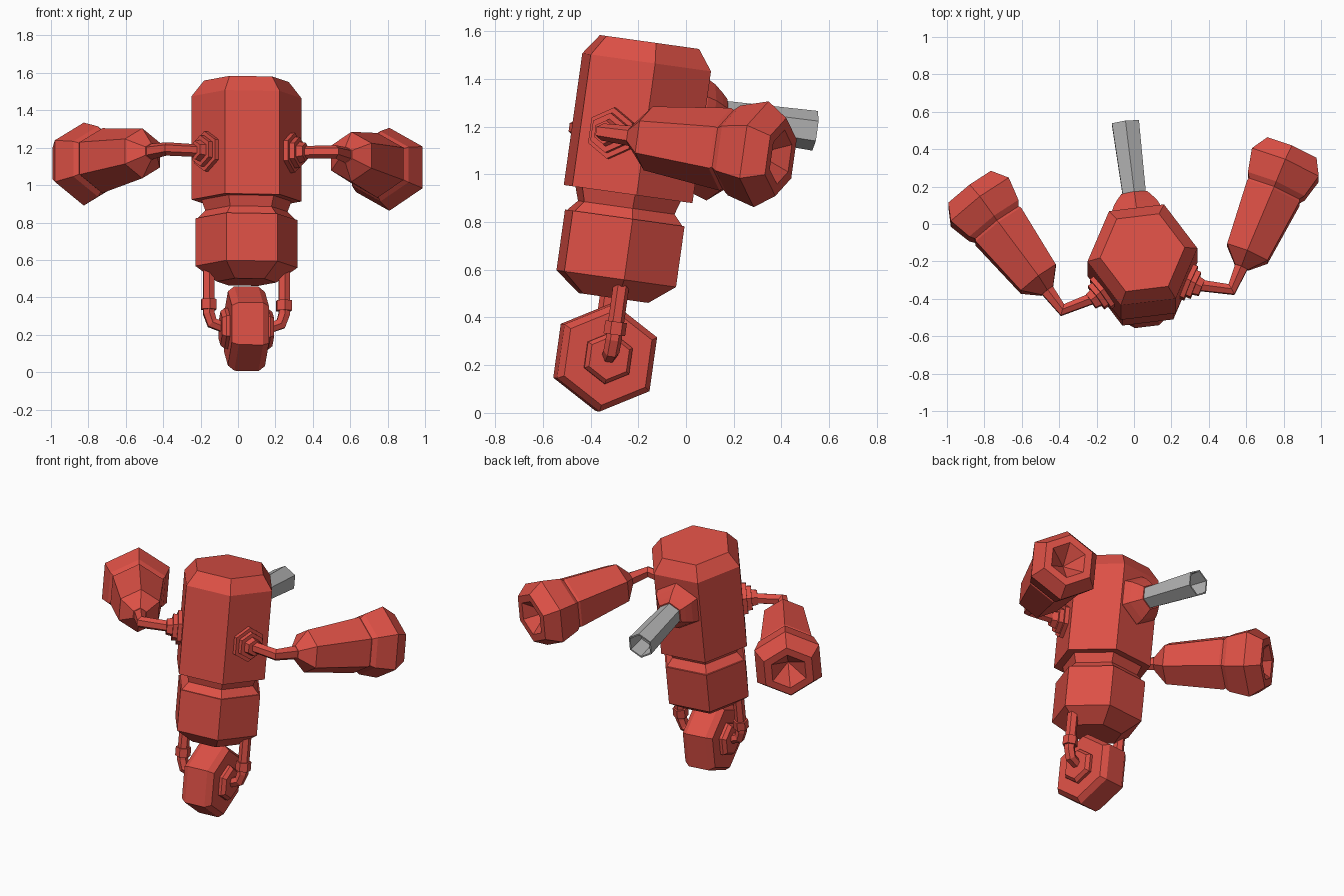
import bpy, bmesh, math
from mathutils import Vector, Matrix

if "Cube" in bpy.data.objects:
    bpy.data.objects.remove(bpy.data.objects["Cube"])

# Whole figure leans back 8 degrees and is turned 7 degrees
FRAME = (Matrix.Translation((0.045, -0.165, 1.47))
         @ Matrix.Rotation(math.radians(-8), 4, 'X')
         @ Matrix.Rotation(math.radians(7), 4, 'Z'))


def material(name, rgb):
    m = bpy.data.materials.new(name)
    m.diffuse_color = (*rgb, 1)
    m.use_nodes = True
    m.node_tree.nodes["Principled BSDF"].inputs["Base Color"].default_value = m.diffuse_color
    return m


RED = material("red_paint", (0.72, 0.08, 0.06))
GREY = material("grey_metal", (0.45, 0.45, 0.45))


def loft(name, rings, mat=RED):
    """Bridge hexagon rings given as (centre, axis, vertex_direction, radius)."""
    bm = bmesh.new()
    loops = []
    for centre, axis, ref, r in rings:
        axis = axis.normalized()
        u = (ref - axis * ref.dot(axis)).normalized()
        v = axis.cross(u)
        if r == 0:
            loops.append([bm.verts.new(centre)])
        else:
            loops.append([bm.verts.new(centre + r * (u * math.cos(a) + v * math.sin(a)))
                          for a in (i * math.pi / 3 for i in range(6))])
    for a, b in zip(loops, loops[1:]):
        for i in range(6):
            j = (i + 1) % 6
            if len(b) == 1:
                bm.faces.new((a[i], a[j], b[0]))
            else:
                bm.faces.new((a[i], a[j], b[j], b[i]))
    for cap in (loops[0], loops[-1]):
        if len(cap) == 6:
            bm.faces.new(cap)
    bmesh.ops.recalc_face_normals(bm, faces=bm.faces)
    me = bpy.data.meshes.new(name)
    bm.to_mesh(me)
    bm.free()
    me.materials.append(mat)
    ob = bpy.data.objects.new(name, me)
    bpy.context.collection.objects.link(ob)
    ob.matrix_world = FRAME
    return ob


def lathe(name, origin, axis, ref, profile, mat=RED):
    """Straight six-sided part from (distance, radius) pairs."""
    o, a, f = Vector(origin), Vector(axis).normalized(), Vector(ref)
    return loft(name, [(o + a * d, a, f, r) for d, r in profile], mat)


def tube(name, path, ref, radii):
    """Bent six-sided rod through the path points."""
    p = [Vector(q) for q in path]
    rings = []
    for i, q in enumerate(p):
        d = Vector()
        if i:
            d += (q - p[i - 1]).normalized()
        if i < len(p) - 1:
            d += (p[i + 1] - q).normalized()
        rings.append((q, d, Vector(ref), radii[i]))
    return loft(name, rings)


X, Y, Z = (1, 0, 0), (0, 1, 0), (0, 0, 1)

# Body
lathe("torso", (0, 0, 0), Z, X, [(-0.558, 0.296), (0, 0.296), (0.086, 0.228)])
lathe("waist", (0, 0, 0), Z, X, [(-0.67, 0.265), (-0.659, 0.265), (-0.615, 0.222), (-0.55, 0.245)])
lathe("hips", (0, 0, 0), Z, X, [(-0.998, 0.16), (-0.916, 0.275), (-0.659, 0.275)])

# Exhaust on the back
lathe("exhaust_mount", (0, 0, -0.186), Y, Z,
      [(0.24, 0.155), (0.262, 0.155), (0.30, 0.135), (0.335, 0.105), (0.36, 0.08)])
lathe("exhaust_pipe", (0, 0, -0.186), Y, Z,
      [(0.33, 0.071), (0.745, 0.084), (0.745, 0.074), (0.62, 0.07)], GREY)

for s, side in ((1, "right"), (-1, "left")):
    # Shoulder socket on the front side face
    lathe(side + "_shoulder", (0, 0, -0.315), (s * 0.866, -0.5, 0), Z,
          [(0.24, 0.108), (0.282, 0.108), (0.282, 0.084), (0.31, 0.084),
           (0.31, 0.058), (0.345, 0.05)])
    # Bent upper arm
    tube(side + "_upper_arm",
         [(s * 0.27, -0.152, -0.315), (s * 0.455, -0.2, -0.315), (s * 0.545, -0.045, -0.315)],
         Z, (0.034, 0.036, 0.045))
    # Forearm and hollow hand
    base, aim = (s * 0.563, -0.018, -0.315), (s * 0.5, 0.866, 0)
    lathe(side + "_forearm", base, aim, Z,
          [(-0.08, 0.045), (0, 0.135), (0.355, 0.175), (0.385, 0.158)])
    lathe(side + "_hand", base, aim, Z,
          [(0.365, 0.165), (0.395, 0.19), (0.52, 0.224), (0.61, 0.165), (0.61, 0.115), (0.5, 0)])
    # Wheel fork
    tube(side + "_fork",
         [(s * 0.203, 0, -0.88), (s * 0.203, 0, -1.17), (s * 0.185, 0, -1.222), (s * 0.11, 0, -1.25)],
         Y, (0.034, 0.034, 0.034, 0.03))
    lathe(side + "_fork_collar", (s * 0.203, 0, 0), Z, Y, [(-1.15, 0.046), (-1.095, 0.046)])
    # Wheel hub
    lathe(side + "_hub", (0, 0, -1.25), (s, 0, 0), Z, [(0.09, 0.11), (0.118, 0.11), (0.14, 0.092)])

# Wheel
lathe("wheel", (0, 0, -1.25), X, Z,
      [(-0.1, 0.2), (-0.065, 0.228), (0.065, 0.228), (0.1, 0.2)])
